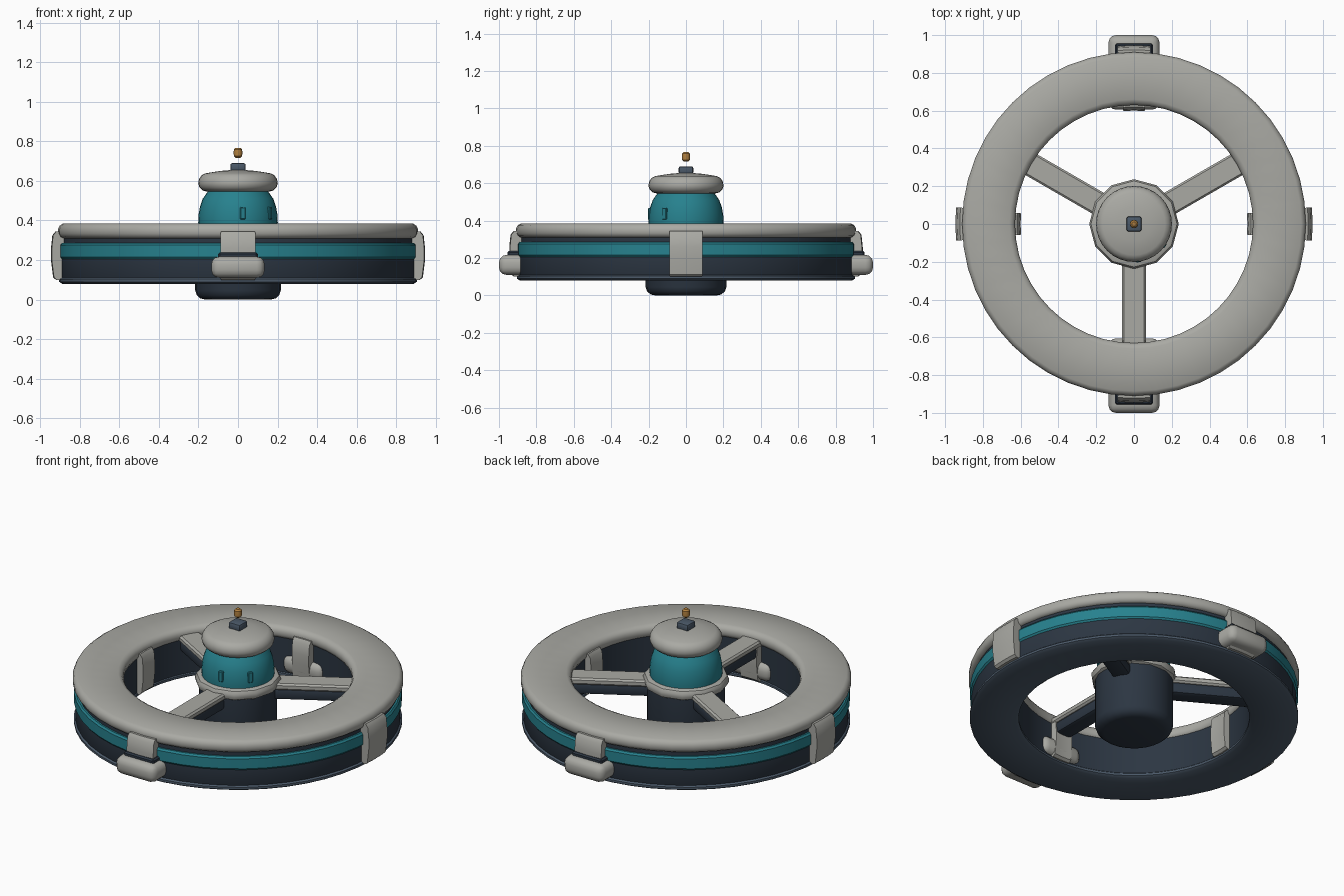
import bpy, bmesh, math
from mathutils import Matrix, Vector

if "Cube" in bpy.data.objects:
    bpy.data.objects.remove(bpy.data.objects["Cube"])


def material(name, rgb):
    m = bpy.data.materials.new(name)
    m.diffuse_color = (*rgb, 1)
    m.use_nodes = True
    m.node_tree.nodes["Principled BSDF"].inputs["Base Color"].default_value = m.diffuse_color
    return m


GREY = material("warm_grey", (0.40, 0.40, 0.37))
TEAL = material("teal", (0.02, 0.22, 0.27))
NAVY = material("navy", (0.025, 0.037, 0.055))
STEEL = material("steel", (0.07, 0.10, 0.14))
AMBER = material("amber", (0.45, 0.22, 0.05))


def finish(bm, name, mat, angle=35):
    bmesh.ops.recalc_face_normals(bm, faces=bm.faces[:])
    me = bpy.data.meshes.new(name)
    bm.to_mesh(me)
    bm.free()
    for p in me.polygons:
        p.use_smooth = True
    me.set_sharp_from_angle(angle=math.radians(angle))
    me.materials.append(mat)
    ob = bpy.data.objects.new(name, me)
    bpy.context.collection.objects.link(ob)
    return ob


def sweep(name, profile, mat, segs=48, start=0.0, arc=360.0, closed=True, angle=35):
    """Revolve an (r, z) profile round z; an arc under 360 gets end caps."""
    bm = bmesh.new()
    full = arc >= 360
    rings = []
    for i in range(segs if full else segs + 1):
        a = math.radians(start + arc * i / segs)
        rings.append([bm.verts.new((r * math.cos(a), r * math.sin(a), z)) for r, z in profile])
    n = len(profile)
    for i in range(segs):
        p, q = rings[i], rings[(i + 1) % len(rings)]
        for j in range(n if closed else n - 1):
            k = (j + 1) % n
            bm.faces.new((p[j], q[j], q[k], p[k]))
    if not closed:                       # solid body: close bottom and top discs
        bm.faces.new([r[0] for r in rings])
        bm.faces.new([r[-1] for r in rings])
    elif not full:
        bm.faces.new(rings[0])
        bm.faces.new(rings[-1])
    return finish(bm, name, mat, angle)


def box(name, lo, hi, mat, bevel=0.0, turn=0.0, segs=2):
    """Bevelled box from corner to corner, turned about z by an angle."""
    bm = bmesh.new()
    bmesh.ops.create_cube(bm, size=1)
    lo, hi = Vector(lo), Vector(hi)
    for v in bm.verts:
        v.co = (lo + hi) / 2 + Vector(a * b for a, b in zip(v.co, hi - lo))
    if bevel:
        bmesh.ops.bevel(bm, geom=bm.edges[:], offset=bevel, segments=segs,
                        profile=0.5, affect='EDGES')
    bmesh.ops.transform(bm, matrix=Matrix.Rotation(math.radians(turn), 4, 'Z'), verts=bm.verts)
    return finish(bm, name, mat)


# Ring: body, bottom plate, coloured band and top cap
sweep("ring_body", [(0.64, 0.10), (0.89, 0.10), (0.895, 0.11), (0.895, 0.205),
                    (0.885, 0.21), (0.885, 0.33), (0.64, 0.33)], NAVY)
sweep("ring_bottom_plate", [(0.65, 0.08), (0.888, 0.08), (0.904, 0.09), (0.904, 0.103),
                            (0.892, 0.113), (0.645, 0.113), (0.635, 0.103), (0.635, 0.09)], STEEL)
sweep("ring_band", [(0.87, 0.205), (0.895, 0.205), (0.903, 0.215), (0.903, 0.275),
                    (0.895, 0.286), (0.87, 0.286)], TEAL)
sweep("ring_top_cap", [(0.65, 0.31), (0.888, 0.31), (0.902, 0.318), (0.91, 0.333),
                       (0.91, 0.355), (0.902, 0.373), (0.885, 0.384), (0.66, 0.384),
                       (0.64, 0.374), (0.63, 0.356), (0.63, 0.333), (0.637, 0.318)], GREY)

# Four clamps wrapping the ring, following its curve
clamp = [(0.625, 0.10), (0.92, 0.10), (0.934, 0.112), (0.945, 0.20), (0.945, 0.26),
         (0.938, 0.325), (0.922, 0.345), (0.62, 0.345), (0.606, 0.325),
         (0.60, 0.26), (0.60, 0.20), (0.61, 0.112)]
for i, side in enumerate(("right", "back", "left", "front")):
    sweep("clamp_" + side, clamp, GREY, segs=4, start=90 * i - 5.4, arc=10.8)

# Front and back pods with a dark strip on top
for side, turn in (("front", 0), ("back", 180)):
    box("pod_" + side, (-0.135, -1.0, 0.11), (0.135, -0.605, 0.217), GREY, 0.04, turn, 3)
    box("pod_strip_" + side, (-0.1, -0.955, 0.20), (0.1, -0.87, 0.238), NAVY, 0.008, turn, 1)

# Three spokes: dark beam under a grey cover
for i, turn in enumerate((30, 150, 270)):
    box(f"spoke_beam_{i}", (0.15, -0.052, 0.245), (0.66, 0.052, 0.315), NAVY, 0.018, turn)
    box(f"spoke_cover_{i}", (0.15, -0.063, 0.308), (0.66, 0.063, 0.348), GREY, 0.01, turn, 1)

# Hub: base, collar, body and domed lid
sweep("hub_base", [(0.165, 0.0), (0.19, 0.006), (0.208, 0.022), (0.216, 0.045),
                   (0.216, 0.33)], NAVY, 24, closed=False)
sweep("hub_collar", [(0.215, 0.31), (0.232, 0.32), (0.237, 0.335), (0.237, 0.352),
                     (0.228, 0.368), (0.212, 0.374)], GREY, 12, closed=False)
sweep("hub_body", [(0.197, 0.34), (0.201, 0.39), (0.199, 0.43), (0.192, 0.47),
                   (0.178, 0.51), (0.15, 0.55)], TEAL, 32, closed=False)
sweep("hub_lid", [(0.155, 0.545), (0.178, 0.551), (0.195, 0.567), (0.201, 0.587),
                  (0.197, 0.609), (0.184, 0.628), (0.165, 0.638), (0.09, 0.65),
                  (0.02, 0.656)], GREY, 32, closed=False)

# Small vents on the hub body
for i, turn in enumerate((-83, -35)):
    box(f"vent_{i}", (0.18, -0.014, 0.405), (0.204, 0.014, 0.468), TEAL, 0.004, turn, 1)

# Beacon base and beacon
box("beacon_base", (-0.039, -0.039, 0.648), (0.039, 0.039, 0.69), STEEL, 0.01)
sweep("beacon", [(0.012, 0.716), (0.021, 0.725), (0.022, 0.742), (0.021, 0.758),
                 (0.012, 0.767)], AMBER, 12, closed=False)
